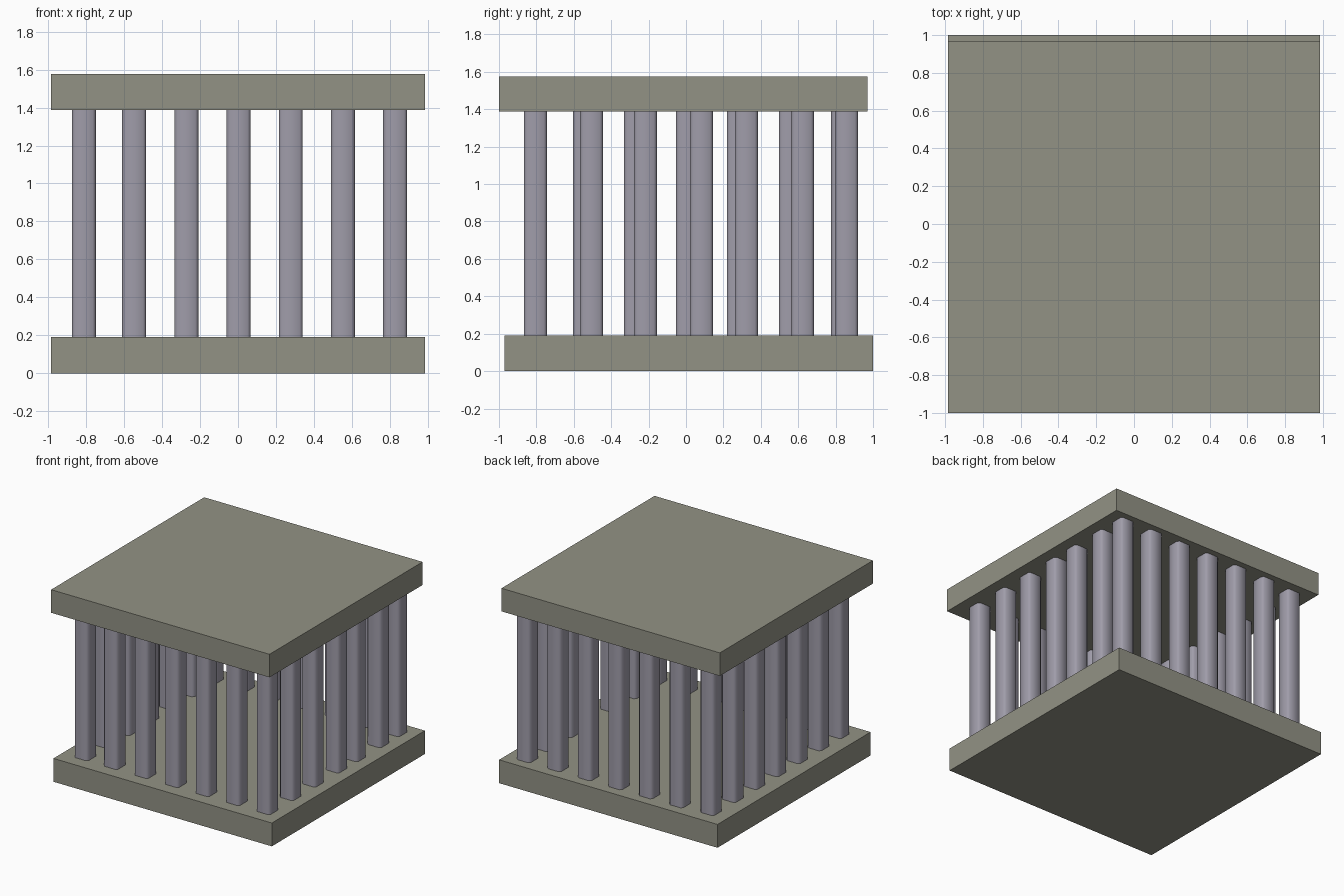
import bpy, bmesh
from math import radians

if "Cube" in bpy.data.objects:
    bpy.data.objects.remove(bpy.data.objects["Cube"])


def material(name, rgb):
    m = bpy.data.materials.new(name)
    m.diffuse_color = (*rgb, 1)
    m.use_nodes = True
    m.node_tree.nodes["Principled BSDF"].inputs["Base Color"].default_value = m.diffuse_color
    return m


stone = material("slab_stone", (0.29, 0.29, 0.235))
marble = material("pillar_stone", (0.35, 0.335, 0.40))


def box(name, center, size, mat, chamfer=0):
    bm = bmesh.new()
    bmesh.ops.create_cube(bm, size=1)
    bmesh.ops.scale(bm, vec=size, verts=bm.verts)
    if chamfer:
        upright = [e for e in bm.edges
                   if abs(e.verts[0].co.z - e.verts[1].co.z) > 0.5]
        bmesh.ops.bevel(bm, geom=upright, offset=chamfer, segments=1,
                        affect='EDGES')
    me = bpy.data.meshes.new(name)
    bm.to_mesh(me)
    bm.free()
    me.materials.append(mat)
    ob = bpy.data.objects.new(name, me)
    bpy.context.collection.objects.link(ob)
    ob.location = center
    if chamfer:
        bpy.context.view_layer.objects.active = ob
        ob.select_set(True)
        bpy.ops.object.shade_smooth_by_angle(angle=radians(60))
        ob.select_set(False)
    return ob


# Base and roof slabs, slightly offset from each other in depth
box("base_slab", (0, 0.015, 0.095), (1.968, 1.97, 0.19), stone)
box("roof_slab", (0, -0.015, 1.482), (1.968, 1.97, 0.188), stone)


def pillar(name, x, y):
    box(name, (x, y, 0.789), (0.126, 0.123, 1.198), marble, 0.016)


# Front and back rows
row_x = [-0.812, -0.547, -0.272, 0.003, 0.278, 0.553, 0.828]
for i, x in enumerate(row_x):
    pillar(f"front_pillar_{i}", x, -0.805)
    pillar(f"back_pillar_{i}", x, 0.858 if i else 0.837)

# Side rows, the right one spaced unevenly
for i, y in enumerate([-0.543, -0.27, 0.008, 0.28, 0.558]):
    pillar(f"left_pillar_{i}", row_x[0], y)
for i, y in enumerate([-0.505, -0.217, 0.083, 0.323, 0.623]):
    pillar(f"right_pillar_{i}", row_x[-1], y)
